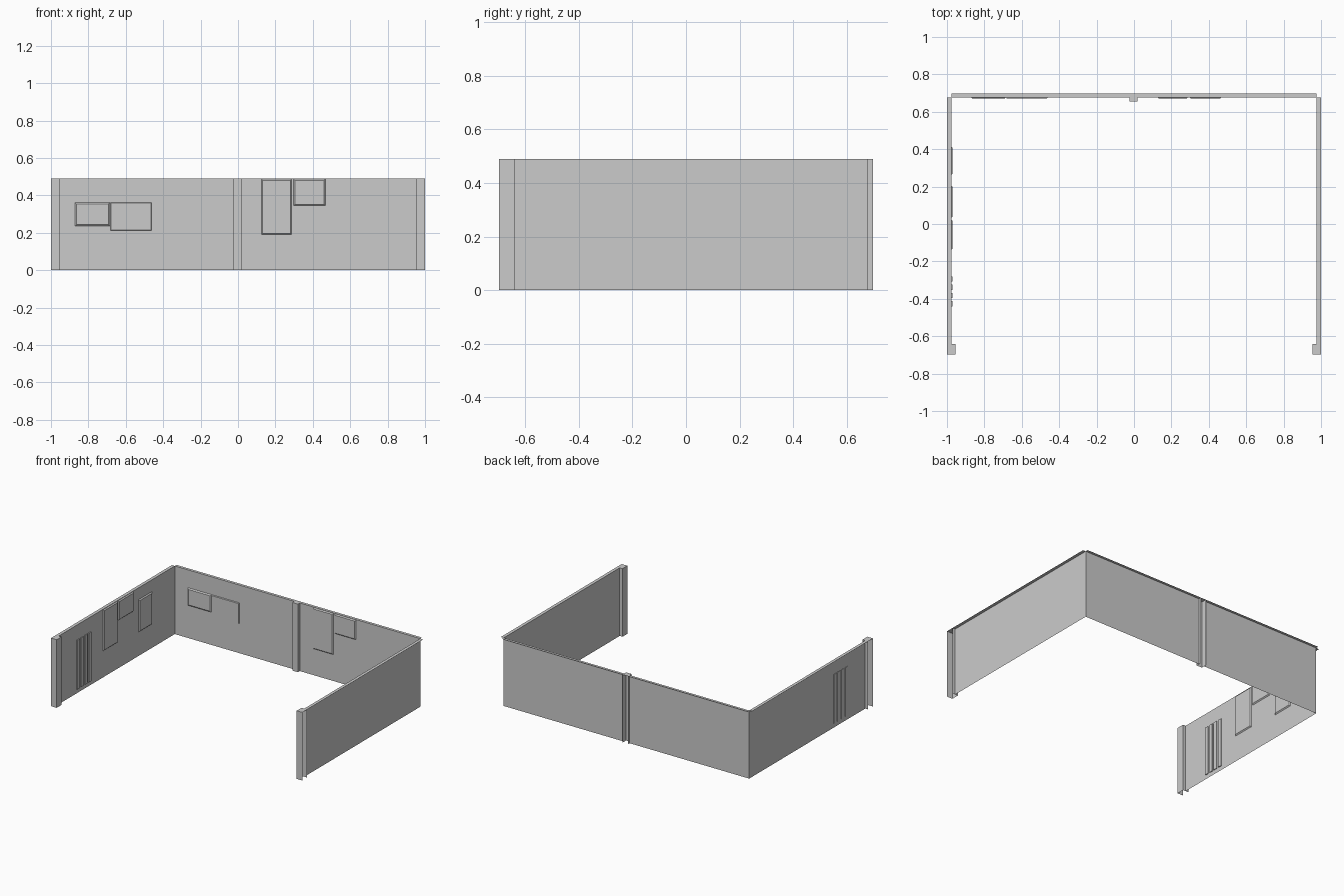
import bpy, bmesh
from mathutils import Vector

if "Cube" in bpy.data.objects:
    bpy.data.objects.remove(bpy.data.objects["Cube"])

H = 0.49                    # wall height
WX, WY = 0.977, 0.677       # inner wall planes
EX, EY = 1.0, 0.697         # outer limits
FRONT = -0.642              # back side of the front posts


def make(name, quads):
    bm = bmesh.new()
    for q in quads:
        bm.faces.new([bm.verts.new(p) for p in q])
    bmesh.ops.remove_doubles(bm, verts=bm.verts, dist=1e-5)
    me = bpy.data.meshes.new(name)
    bm.to_mesh(me)
    bm.free()
    ob = bpy.data.objects.new(name, me)
    bpy.context.collection.objects.link(ob)
    return ob


def strip(path, z0=0.0, z1=H):
    """Upright faces along a plan path."""
    return [[(*a, z0), (*b, z0), (*b, z1), (*a, z1)] for a, b in zip(path, path[1:])]


def rect(x0, x1, y0, y1, z=H):
    return [(x0, y0, z), (x1, y0, z), (x1, y1, z), (x0, y1, z)]


def panel(name, origin, u, normal, a0, a1, z0, z1, depth=0.007, inset=0.007):
    """Raised panel with sloping rim, open against the wall."""
    o, u, n = Vector(origin), Vector(u), Vector(normal)

    def ring(i, d):
        pts = [(a0 + i, z0 + i), (a1 - i, z0 + i), (a1 - i, z1 - i), (a0 + i, z1 - i)]
        return [o + u * a + n * d + Vector((0, 0, z)) for a, z in pts]
    lo, hi = ring(0, 0), ring(inset, depth)
    sides = [[lo[k], lo[(k + 1) % 4], hi[(k + 1) % 4], hi[k]] for k in range(4)]
    return make(name, sides + [hi])


# Side walls and front posts: thin sheet plus a top lip reaching outwards
for side, s in (("left", -1), ("right", 1)):
    wall = strip([(s * WX, FRONT), (s * WX, WY)])
    make(side + "_wall", wall + [rect(s * WX, s * EX, FRONT, WY)])
    px = s * 0.955
    post = strip([(s * EX, -EY), (px, -EY), (px, FRONT), (s * EX, FRONT)])
    make(side + "_front_post", post + [rect(px, s * EX, -EY, FRONT)])

# Back wall in two halves, with the open-backed post between
P0, P1 = -0.025, 0.018
for side, x0, x1 in (("left", -WX, P0), ("right", P1, WX)):
    make("back_wall_" + side, strip([(x0, WY), (x1, WY)]) + [rect(x0, x1, WY, EY)])
make("back_post", strip([(P0, EY), (P0, 0.655), (P1, 0.655), (P1, EY)])
     + [rect(P0, P1, 0.655, EY)])

# Raised panels on the back wall
for i, (x0, x1, z0, z1, ins) in enumerate([
        (-0.872, -0.685, 0.235, 0.362, 0.008),
        (-0.683, -0.462, 0.213, 0.362, 0.003),
        (0.125, 0.287, 0.190, 0.487, 0.007),
        (0.297, 0.467, 0.345, 0.487, 0.007)]):
    panel(f"back_panel_{i + 1}", (0, WY, 0), (1, 0, 0), (0, -1, 0), x0, x1, z0, z1, inset=ins)

# Raised panels on the left wall
for i, (y0, y1, z0, z1) in enumerate([
        (0.262, 0.415, 0.172, 0.405),
        (0.032, 0.207, 0.345, 0.487),
        (-0.140, 0.024, 0.190, 0.487)]):
    panel(f"left_panel_{i + 1}", (-WX, 0, 0), (0, 1, 0), (1, 0, 0), y0, y1, z0, z1)

# Row of vertical slats passing through the left wall
for i in range(4):
    y0 = -0.44 + i * 0.044
    y1, xa, xb = y0 + 0.028, -WX - 0.003, -WX + 0.006
    z0, z1 = 0.03, 0.383
    loop = [(xa, y0), (xb, y0), (xb, y1), (xa, y1), (xa, y0)]
    make(f"slat_{i + 1}", strip(loop, z0, z1)
         + [rect(xa, xb, y0, y1, z1), rect(xa, xb, y0, y1, z0)[::-1]])
